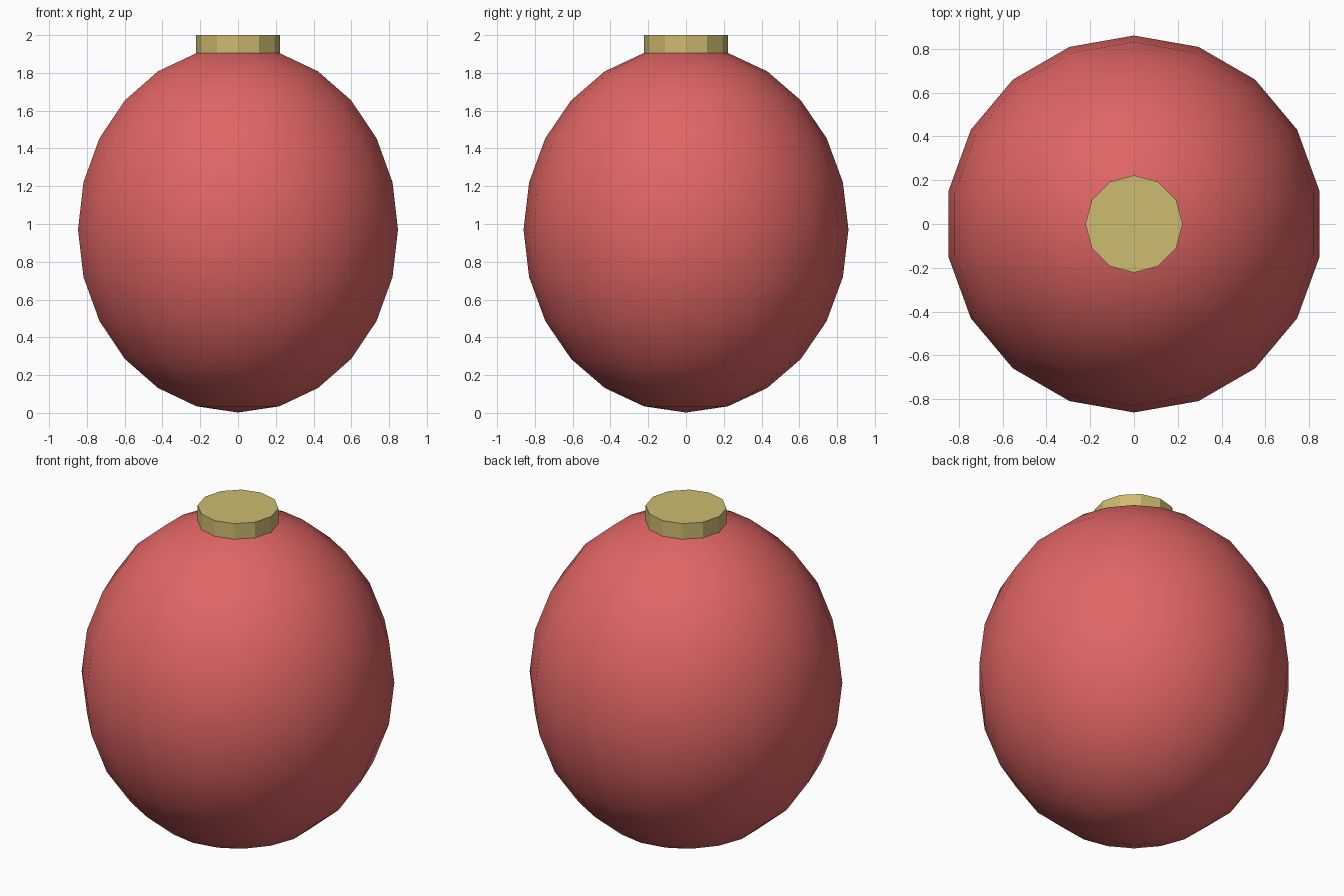
import bpy
from mathutils import Vector

if "Cube" in bpy.data.objects:
    bpy.data.objects.remove(bpy.data.objects["Cube"])


def finish(name, color):
    obj = bpy.context.object
    obj.name = name
    mat = bpy.data.materials.new(name + "_colour")
    mat.diffuse_color = (*color, 1)
    mat.use_nodes = True
    mat.node_tree.nodes["Principled BSDF"].inputs["Base Color"].default_value = mat.diffuse_color
    obj.data.materials.append(mat)
    bpy.ops.object.transform_apply(location=True, rotation=True, scale=True)
    return obj


# Slightly tall smooth globe, 18 segments by 12 rings
bpy.ops.mesh.primitive_uv_sphere_add(segments=18, ring_count=12, radius=1,
                                     location=(0, 0, 0.97))
bpy.context.object.scale = (0.86, 0.86, 0.968)
globe = finish("bauble_globe", (0.75, 0.13, 0.13))
bpy.ops.object.shade_smooth()

# Flat-faced metal cap, 12 sides, closed top and bottom
bpy.ops.mesh.primitive_cylinder_add(vertices=12, radius=0.222, depth=0.1,
                                    location=(0, 0, 1.95))
cap = finish("hanger_cap", (0.61, 0.50, 0.16))
